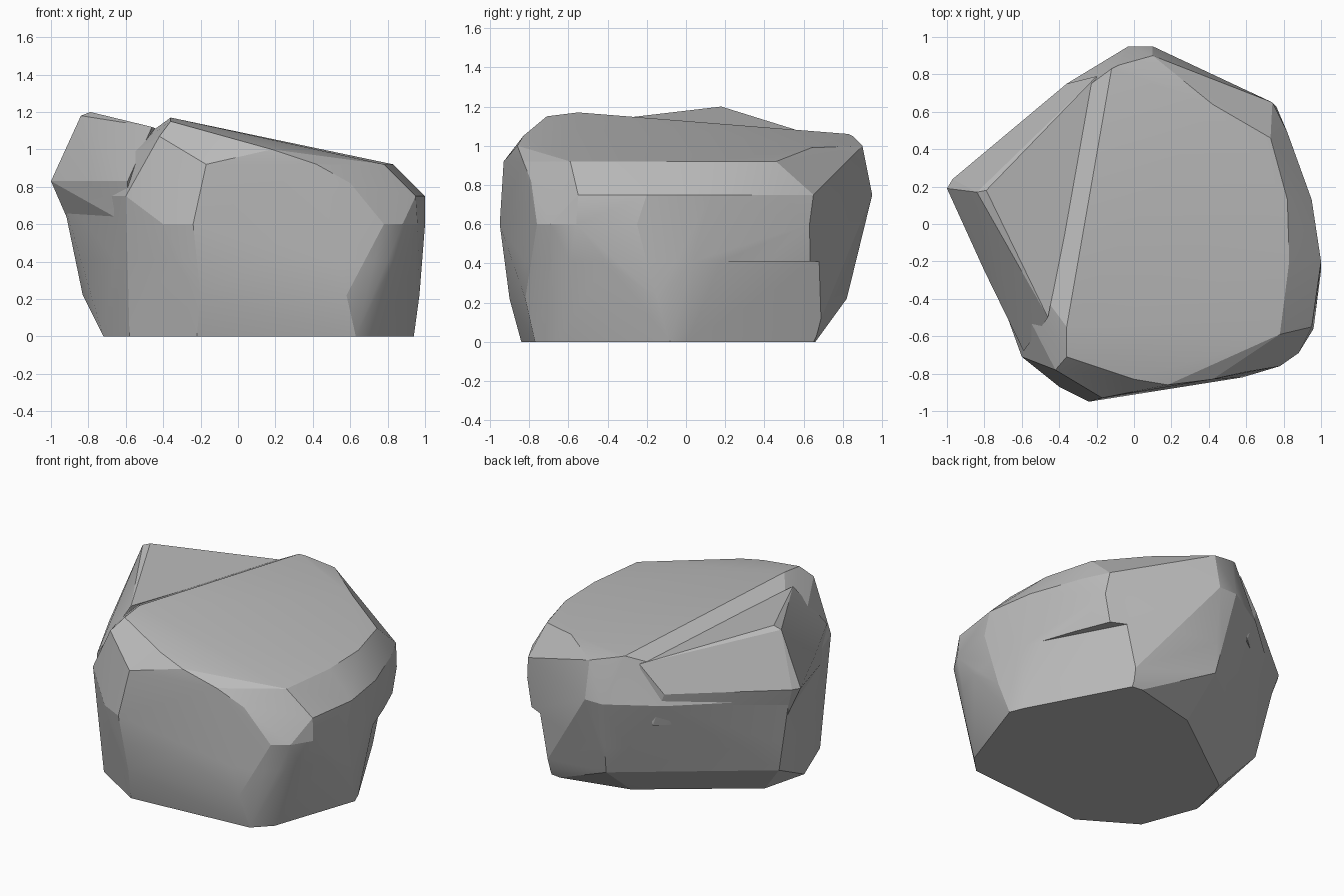
import bpy
import bmesh
from math import atan2, radians
from mathutils import Vector

default_cube = bpy.data.objects.get("Cube")
if default_cube:
    bpy.data.objects.remove(default_cube, do_unlink=True)


def make_material(name, color):
    material = bpy.data.materials.new(name)
    material.use_nodes = True
    material.diffuse_color = color
    shader = material.node_tree.nodes["Principled BSDF"]
    shader.inputs["Base Color"].default_value = color
    shader.inputs["Roughness"].default_value = 0.9
    return material


def add_facet(bm, corners, normal):
    """Make one convex face, winding its corners around the normal."""
    center = sum((v.co for v in corners), Vector()) / len(corners)
    side = (corners[0].co - center).normalized()
    up = normal.cross(side)
    ordered = sorted(corners, key=lambda v: atan2((v.co - center).dot(up),
                                                  (v.co - center).dot(side)))
    bm.faces.new(ordered)


def triples(items):
    """Every choice of three items."""
    for i, a in enumerate(items):
        for j, b in enumerate(items[:i]):
            for c in items[:j]:
                yield a, b, c


def make_hull(points):
    """Wrap a chiselled convex block around a few corner points."""
    bm = bmesh.new()
    verts = [bm.verts.new(point) for point in points]
    done = set()
    for a, b, c in triples(verts):
        normal = (b.co - a.co).cross(c.co - a.co)
        if normal.length < 1e-6:
            continue
        normal.normalize()
        heights = [(v.co - a.co).dot(normal) for v in verts]
        if max(heights) > 1e-5:
            if min(heights) < -1e-5:
                continue
            normal.negate()
        flat = [v for v, h in zip(verts, heights) if abs(h) < 1e-5]
        key = frozenset(flat)
        if key not in done:
            done.add(key)
            add_facet(bm, flat, normal)
    for v in verts:
        if not v.link_faces:
            bm.verts.remove(v)
    bm.normal_update()
    return bm


def cut_notch(bm, ledge_height, wall_point, wall_normal):
    """Remove the stone below a ledge and outside a leaning wall."""
    level = Vector((0, 0, ledge_height))
    up = Vector((0, 0, 1))
    bmesh.ops.bisect_plane(bm, geom=bm.verts[:] + bm.edges[:] + bm.faces[:],
                           plane_co=level, plane_no=up)

    def below(face):
        return face.calc_center_median().z < ledge_height

    lower = [f for f in bm.faces if below(f)]
    lower_edges = list({e for f in lower for e in f.edges})
    lower_verts = list({v for f in lower for v in f.verts})
    bmesh.ops.bisect_plane(bm, geom=lower_verts + lower_edges + lower,
                           plane_co=wall_point, plane_no=wall_normal)
    waste = [f for f in bm.faces if below(f)
             and (f.calc_center_median() - wall_point).dot(wall_normal) > 0]
    bmesh.ops.delete(bm, geom=waste, context="FACES")

    # Close the opening with the ledge underside and the wall
    rim = [v for v in bm.verts if v.is_boundary]
    ledge = [v for v in rim if abs(v.co.z - ledge_height) < 1e-4]
    wall = [v for v in rim
            if abs((v.co - wall_point).dot(wall_normal)) < 1e-4]
    add_facet(bm, ledge, -up)
    add_facet(bm, wall, wall_normal)
    bm.normal_update()


def finish(name, bm, material):
    """Smooth the shallow facets and keep the main edges crisp."""
    for face in bm.faces:
        face.smooth = True
    for edge in bm.edges:
        edge.smooth = edge.calc_face_angle(0) < radians(14)
    mesh = bpy.data.meshes.new(name)
    bm.to_mesh(mesh)
    bm.free()
    mesh.materials.append(material)
    block = bpy.data.objects.new(name, mesh)
    bpy.context.collection.objects.link(block)


def ring(height, outline):
    """Lift a plan outline to one height."""
    return [(x, y, height) for x, y in outline]


stone = make_material("stone grey", (0.5, 0.5, 0.5, 1))

# Main block: footprint, belly, shoulder and sloping top
footprint = ring(0, [(.65, .64), (.94, -.08), (.74, -.66), (.63, -.77),
                     (-.22, -.84), (-.58, -.62), (-.72, -.25),
                     (-.64, .06), (.03, .55), (.49, .66)])
belly = ring(.22, [(.97, -.15), (.58, -.82), (-.2, -.9), (-.83, .18),
                   (.03, .82)])
waist = ring(.6, [(.76, .63), (1, -.25), (.96, -.56), (.88, -.69),
                  (.78, -.76), (-.24, -.95), (-.4, -.87)])
shoulder = ring(.75, [(.74, .65), (.82, .49), (.95, .13), (1, -.2),
                      (.95, -.55), (-.6, -.71), (-.94, .23),
                      (-.36, .75), (-.03, .95), (.1, .95)])
bevel_edge = ring(.92, [(.73, .46), (.82, .13), (.83, -.2), (.78, -.59),
                        (.42, -.83), (-.17, -.93)])
top = [(.2, -.4, 1.05), (.42, .64, .99), (.1, .9, 1), (-.08, .85, 1.05),
       (-.12, .83, 1.06), (-.36, -.55, 1.17), (-.36, -.71, 1.15),
       (-.42, -.78, 1.07), (0, -.83, 1.05), (.18, -.86, 1),
       (.6, -.79, .82)]
rock = make_hull(footprint + belly + waist + shoulder + bevel_edge + top)

# Undercut notch low on the back left corner
cut_notch(rock, .41, Vector((.9, .17, .41)),
          Vector((.2, .107, -.04)).normalized())
finish("rock", rock, stone)

# Raised slab on the right side, leaving a groove against the main top
slab_foot = ring(.6, [(-.9, .21), (-.59, -.67), (-.28, .76)])
slab_rim = ring(.83, [(-1, .19), (-.97, .24), (-.36, .75), (-.8, -.25),
                      (-.59, -.68)])
slab_top = [(-.79, .18, 1.2), (-.84, .17, 1.18), (-.46, -.5, 1.12),
            (-.2, .79, 1.01), (-.88, .24, .95)]
finish("rock_slab", make_hull(slab_foot + slab_rim + slab_top), stone)
